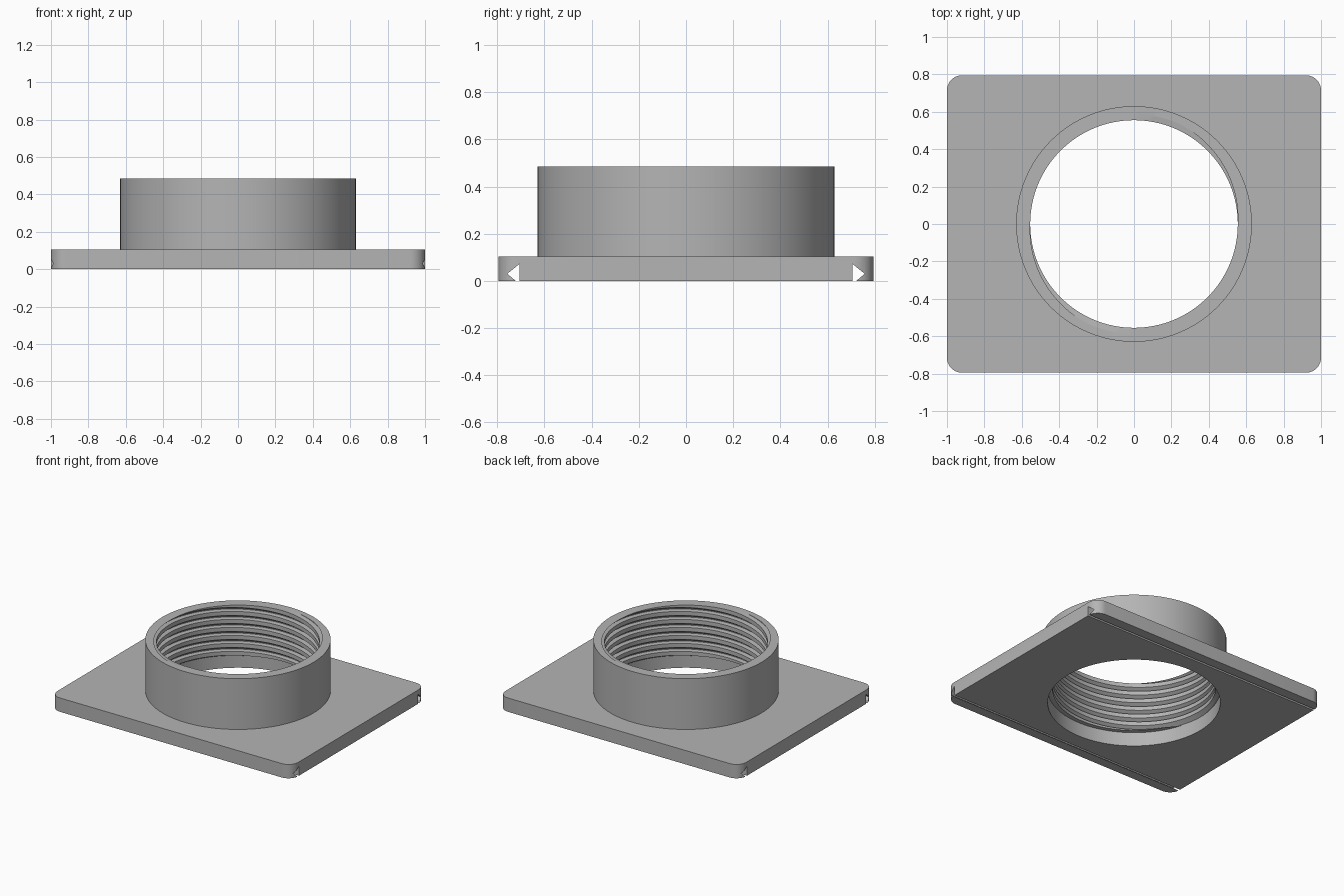
import bpy, bmesh
from math import pi, sin, cos, hypot

if "Cube" in bpy.data.objects:
    bpy.data.objects.remove(bpy.data.objects["Cube"])

HALF_X, HALF_Y, PLATE_TOP, TOP = 1.0, 0.795, 0.104, 0.485
OUTER, ROOT, CREST = 0.63, 0.587, 0.555
PITCH, SEG = 0.06, 128

grey = bpy.data.materials.new("matt grey")
grey.use_nodes = True
grey.diffuse_color = (0.46, 0.46, 0.46, 1)
grey.node_tree.nodes["Principled BSDF"].inputs["Base Color"].default_value = (0.46, 0.46, 0.46, 1)


def make(name, bm):
    mesh = bpy.data.meshes.new(name)
    bm.to_mesh(mesh)
    bm.free()
    mesh.materials.append(grey)
    ob = bpy.data.objects.new(name, mesh)
    bpy.context.collection.objects.link(ob)
    return ob


def prism(name, bottom, shift):
    """Solid made by pushing a polygon along a vector."""
    bm = bmesh.new()
    face = bm.faces.new([bm.verts.new(p) for p in bottom])
    out = bmesh.ops.extrude_face_region(bm, geom=[face])
    bmesh.ops.translate(bm, vec=shift, verts=[v for v in out["geom"] if isinstance(v, bmesh.types.BMVert)])
    bmesh.ops.recalc_face_normals(bm, faces=bm.faces)
    return make(name, bm)


def ring(radius, z):
    return [(radius * cos(2 * pi * i / SEG), radius * sin(2 * pi * i / SEG), z) for i in range(SEG)]


def select_only(ob):
    bpy.ops.object.select_all(action='DESELECT')
    ob.select_set(True)
    bpy.context.view_layer.objects.active = ob


# Base plate with rounded corners
R, STEPS = 0.08, 8
outline = []
for quarter, (sx, sy) in enumerate([(1, 1), (-1, 1), (-1, -1), (1, -1)]):
    for k in range(STEPS + 1):
        a = (quarter + k / STEPS) * pi / 2
        outline.append((sx * (HALF_X - R) + R * cos(a), sy * (HALF_Y - R) + R * sin(a), 0))
plate = prism("base_plate", outline, (0, 0, PLATE_TOP))

# Bore and the two slide grooves open to the underside
cutters = [prism("bore_cutter", ring(ROOT, -0.1), (0, 0, 0.4))]
for s, side in ((1, "back"), (-1, "front")):
    section = [(-1.1, s * 0.758, 0.03), (-1.1, s * 0.705, 0.073), (-1.1, s * 0.705, -0.013)]
    cutters.append(prism(side + "_groove_cutter", section, (2.2, 0, 0)))
select_only(plate)
for c in cutters:
    c.hide_render = True
    mod = plate.modifiers.new(c.name, 'BOOLEAN')
    mod.operation, mod.solver, mod.object = 'DIFFERENCE', 'EXACT', c
    bpy.ops.object.modifier_apply(modifier=mod.name)
for c in cutters:
    bpy.data.objects.remove(c)
bpy.ops.object.shade_smooth_by_angle(angle=pi / 6)

# Collar: two-start internal thread, trimmed flat at both ends
tooth = [(0, CREST), (0.06, ROOT), (0.14, ROOT), (0.5, CREST)]
N = len(tooth)
bm = bmesh.new()
columns = []
for i in range(SEG + 1):
    a = 2 * pi * i / SEG
    turn = 2 * i / SEG - 0.5
    columns.append([bm.verts.new((r * cos(a), r * sin(a), TOP + PITCH * (k + u + turn)))
                    for k in range(-11, 3) for u, r in tooth])
for a, b in zip(columns, columns[1:]):
    for j in range(len(a) - 1):
        bm.faces.new((a[j], a[j + 1], b[j + 1], b[j]))
bmesh.ops.remove_doubles(bm, verts=bm.verts, dist=0.0001)
for z, n in ((PLATE_TOP, -1), (TOP, 1)):
    bmesh.ops.bisect_plane(bm, geom=bm.verts[:] + bm.edges[:] + bm.faces[:], dist=1e-6,
                           plane_co=(0, 0, z), plane_no=(0, 0, n), clear_outer=True)

# Flat end rims, drawn out from the trimmed thread to the outer wall
rim = [e for e in bm.edges if e.is_boundary]
out = bmesh.ops.extrude_edge_only(bm, edges=rim)
for v in out["geom"]:
    if isinstance(v, bmesh.types.BMVert):
        f = OUTER / hypot(v.co.x, v.co.y)
        v.co.x, v.co.y = v.co.x * f, v.co.y * f
bm.normal_update()
for f in bm.faces:
    c = f.calc_center_median()
    if abs(c.z - TOP) < 1e-4:
        wrong = f.normal.z < 0
    elif abs(c.z - PLATE_TOP) < 1e-4:
        wrong = f.normal.z > 0
    else:
        wrong = f.normal.x * c.x + f.normal.y * c.y > 0
    if wrong:
        f.normal_flip()

# Smooth outer wall
low = [bm.verts.new(p) for p in ring(OUTER, PLATE_TOP)]
high = [bm.verts.new(p) for p in ring(OUTER, TOP)]
for i in range(SEG):
    j = (i + 1) % SEG
    bm.faces.new((low[i], low[j], high[j], high[i]))
collar = make("threaded_collar", bm)
select_only(collar)
bpy.ops.object.shade_smooth_by_angle(angle=pi / 9)
